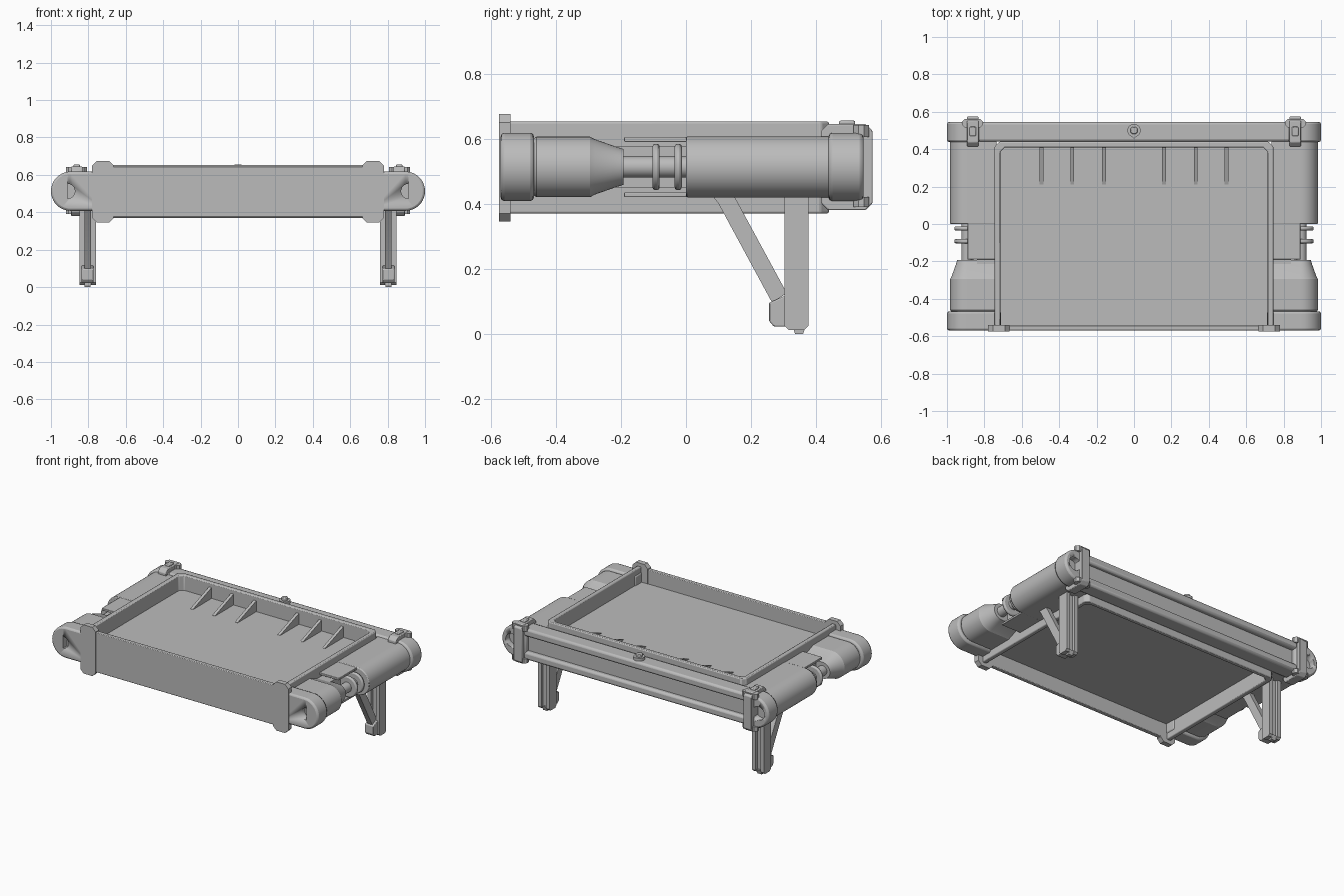
import bpy, bmesh, math

if "Cube" in bpy.data.objects:
    bpy.data.objects.remove(bpy.data.objects["Cube"])

grey = bpy.data.materials.new("mid_grey")
grey.diffuse_color = (0.5, 0.5, 0.5, 1)
grey.use_nodes = True
grey.node_tree.nodes["Principled BSDF"].inputs["Base Color"].default_value = grey.diffuse_color


def finish(name, bm, bevel=0.0, mirror=False, cutter=None):
    bmesh.ops.recalc_face_normals(bm, faces=bm.faces)
    me = bpy.data.meshes.new(name)
    bm.to_mesh(me)
    bm.free()
    me.materials.append(grey)
    ob = bpy.data.objects.new(name, me)
    bpy.context.collection.objects.link(ob)
    bpy.ops.object.select_all(action='DESELECT')
    bpy.context.view_layer.objects.active = ob
    ob.select_set(True)
    bpy.ops.object.shade_smooth_by_angle(angle=math.radians(25))
    if bevel:
        m = ob.modifiers.new("bevel", 'BEVEL')
        m.width, m.segments = bevel, 2
        m.limit_method, m.angle_limit = 'ANGLE', math.radians(35)
    if cutter:
        m = ob.modifiers.new("cut", 'BOOLEAN')
        m.operation, m.object = 'DIFFERENCE', cutter
    if mirror:
        ob.modifiers.new("mirror", 'MIRROR').use_clip = False
    return ob


def place(p, axis, t):
    return {'x': (t, p[0], p[1]), 'y': (p[0], t, p[1]), 'z': (p[0], p[1], t)}[axis]


def loft(name, sections, axis, **kw):
    """Join matching outlines, given as (position, points), and cap both ends."""
    bm = bmesh.new()
    rings = [[bm.verts.new(place(p, axis, t)) for p in pts] for t, pts in sections]
    n = len(rings[0])
    for a, b in zip(rings, rings[1:]):
        for i in range(n):
            j = (i + 1) % n
            bm.faces.new((a[i], a[j], b[j], b[i]))
    bm.faces.new(rings[0][::-1])
    bm.faces.new(rings[-1])
    return finish(name, bm, **kw)


def prism(name, pts, axis, a, b, **kw):
    return loft(name, [(a, pts), (b, pts)], axis, **kw)


def box(name, x, y, z, **kw):
    return prism(name, [(x[0], y[0]), (x[1], y[0]), (x[1], y[1]), (x[0], y[1])],
                 'z', z[0], z[1], **kw)


def octagon(x, y, c):
    (a, b), (d, e) = x, y
    return [(a + c, d), (b - c, d), (b, d + c), (b, e - c),
            (b - c, e), (a + c, e), (a, e - c), (a, d + c)]


def arc(cx, cz, r, a0, a1, n=20):
    return [(cx + r * math.cos(math.radians(a0 + (a1 - a0) * i / n)),
             cz + r * math.sin(math.radians(a0 + (a1 - a0) * i / n))) for i in range(n + 1)]


def half_round(r, cx=0.89, inner=0.735, cz=0.513):
    """Flat on the inner side, round on the outer side."""
    return [(inner, cz - r)] + arc(cx, cz, r, -90, 90) + [(inner, cz + r)]


def circle(cx, cz, r, n=32):
    return arc(cx, cz, r, 0, 360, n)[:-1]


# Tray: U-shaped wall, front plate and sunken floor
c = 0.025
wall = [(-.745, -.55), (-.745, .44 - c), (-.745 + c, .44), (.745 - c, .44), (.745, .44 - c),
        (.745, -.55), (.715, -.55), (.715, .41 - c), (.715 - c, .41), (-.715 + c, .41),
        (-.715, .41 - c), (-.715, -.55)]
prism("tray_wall", wall, 'z', .37, .652, bevel=.006)
box("tray_floor", (-.73, .73), (-.555, .425), (.475, .55))
box("front_plate", (-.74, .74), (-.57, -.542), (.375, .645), bevel=.004)
prism("front_tab", octagon((.665, .78), (.345, .675), .025), 'y', -.575, -.54, mirror=True)

# Sloping ribs against the back wall of the tray
for i, x in enumerate((.16, .33, .495)):
    prism("rib_%d" % i, [(.415, .545), (.21, .545), (.21, .552), (.415, .625)],
          'x', x - .01, x + .01, mirror=True)

# Front end caps with a D-shaped recess
d_cut = prism("slot_cutter", arc(.912, .513, .04, 90, 270, 12), 'y', -.6, -.53)
d_cut.hide_render = True
d_cut.hide_set(True)
prism("front_cap", half_round(.105, .895, .71, .513), 'y', -.57, -.467,
      bevel=.012, mirror=True, cutter=d_cut)

# Side housings: front drum with taper, rear drum
loft("front_housing", [(-.47, half_round(.085)), (-.46, half_round(.093)),
                       (-.295, half_round(.093)), (-.28, half_round(.085)),
                       (-.215, half_round(.062)), (-.192, half_round(.055))],
     'y', mirror=True)
prism("rear_housing", half_round(.094), 'y', 0, .45, bevel=.006, mirror=True)
box("housing_link", (.735, .84), (-.28, .01), (.45, .575), mirror=True)
box("link_top_plate", (.74, .89), (-.19, .01), (.59, .605), bevel=.003, mirror=True)
box("link_bottom_plate", (.74, .89), (-.19, .01), (.42, .435), bevel=.003, mirror=True)
prism("link_rod", circle(.89, .513, .033), 'y', -.2, .01, mirror=True)
for y in (-.092, -.024):
    prism("link_ring", circle(.89, .513, .071), 'y', y - .011, y + .011,
          bevel=.008, mirror=True)

# Rear beam: core slab, two rails leaving a groove, and rounded ends
box("beam_core", (-.85, .85), (.44, .515), (.415, .612), bevel=.008)
box("beam_top_rail", (-.84, .84), (.44, .546), (.565, .618), bevel=.014)
box("beam_bottom_rail", (-.84, .84), (.44, .546), (.408, .461), bevel=.014)
hole = prism("end_cutter", circle(.925, .513, .045), 'y', .505, .6)
hole.hide_render = True
hole.hide_set(True)
prism("beam_end", half_round(.105, .895, .82, .513), 'y', .438, .546,
      bevel=.012, mirror=True, cutter=hole)

# Clips gripping the rear beam
prism("clip", octagon((.415, .574), (.38, .645), .022), 'x', .832, .892,
      bevel=.004, mirror=True)
for name, z in (("clip_top_lug", (.605, .642)), ("clip_bottom_lug", (.39, .42))):
    prism(name, octagon((.808, .92), (.515, .562), .015), 'z', z[0], z[1], mirror=True)
box("clip_catch", (.845, .879), (.47, .52), (.63, .655), bevel=.005, mirror=True)

# Turn knob on the middle of the beam
prism("knob_base", circle(0, .5, .035, 24), 'z', .6, .637)
prism("knob_stem", circle(0, .5, .02, 24), 'z', .63, .655, bevel=.004)
prism("knob_pointer", [(-.022, .478), (0, .455), (.022, .478)], 'z', .6, .632)

# Legs: channel post, foot and slanted brace
for name, x in (("leg_inner_flange", (.76, .786)), ("leg_outer_flange", (.822, .848))):
    prism(name, octagon((.303, .376), (.012, .45), .012), 'x', x[0], x[1], mirror=True)
box("leg_web", (.78, .83), (.325, .358), (.012, .45), mirror=True)
prism("leg_tip", [(.325, .03), (.335, 0), (.36, 0), (.37, .03)], 'x', .788, .82, mirror=True)
prism("leg_foot", [(.255, .04), (.27, .022), (.33, .022), (.33, .115), (.30, .115),
                   (.255, .095)], 'x', .772, .836, bevel=.004, mirror=True)
prism("leg_brace", [(.08, .425), (.15, .42), (.31, .125), (.265, .095), (.10, .40)],
      'x', .786, .822, mirror=True)
